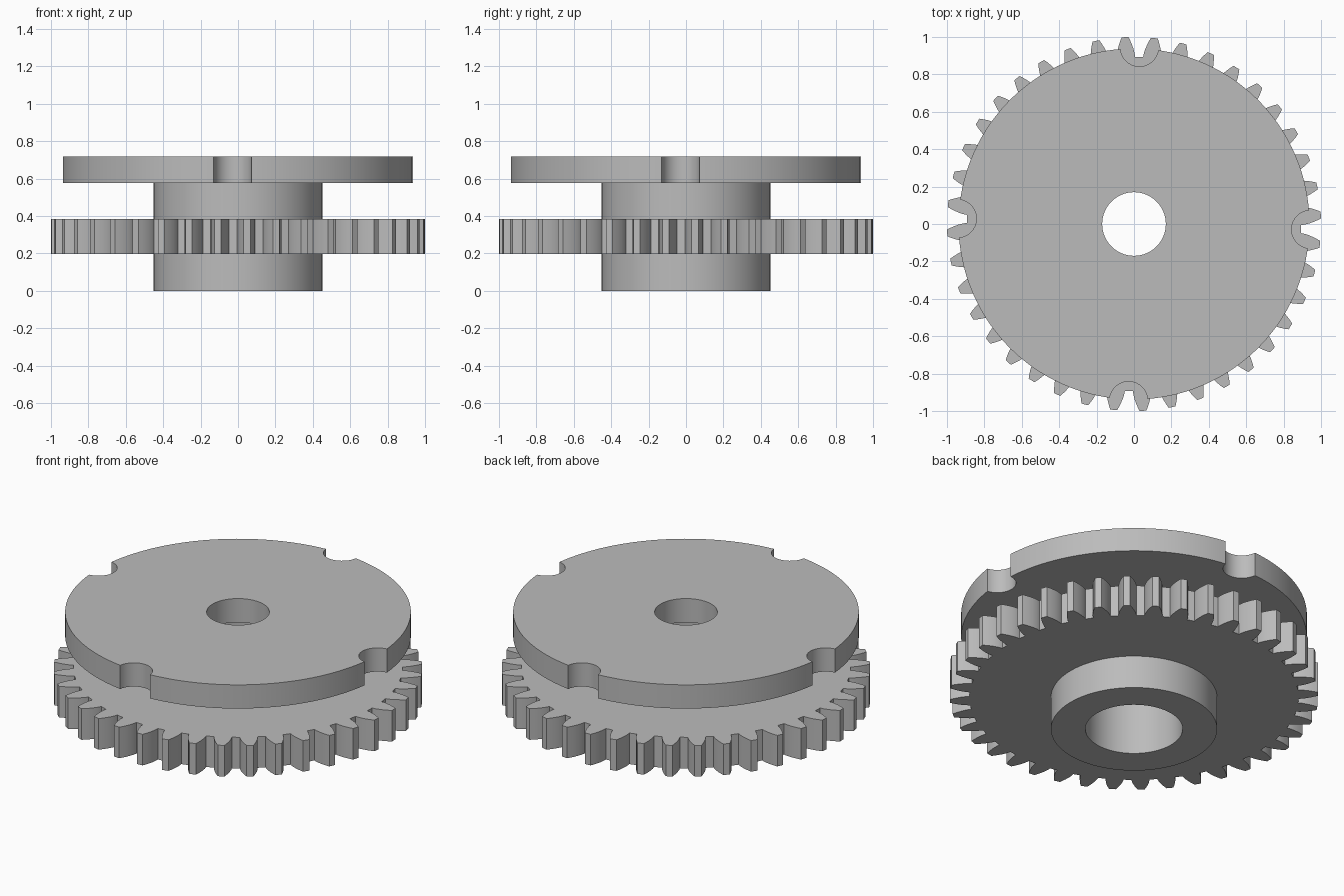
import bpy
import bmesh
from math import pi, cos, sin, tan, acos, atan2, sqrt, radians

if "Cube" in bpy.data.objects:
    bpy.data.objects.remove(bpy.data.objects["Cube"], do_unlink=True)

TURN = radians(-1.75)      # shared rotation of notches and tooth gaps
HUB_R, BORE_R, EYE_R = 0.451, 0.264, 0.17
GEAR_Z, DISC_Z, TOP_Z = 0.197, 0.576, 0.718

grey = bpy.data.materials.new("plain grey")
grey.use_nodes = True
colour = (0.5, 0.5, 0.5, 1)
grey.diffuse_color = colour
grey.node_tree.nodes["Principled BSDF"].inputs["Base Color"].default_value = colour


def polar(r, a):
    return (r * cos(a), r * sin(a))


def circle(r, n=128):
    return [polar(r, 2 * pi * i / n) for i in range(n)]


def plate(name, outline, hole, z0, z1):
    """Extrude an outline with a round hole between two heights."""
    bm = bmesh.new()
    for loop in (outline, hole):
        vs = [bm.verts.new((x, y, z0)) for x, y in loop]
        for i, v in enumerate(vs):
            bm.edges.new((vs[i - 1], v))
    bmesh.ops.triangle_fill(bm, use_beauty=True, edges=bm.edges[:])
    top = bmesh.ops.extrude_face_region(bm, geom=bm.faces[:], use_keep_orig=True)
    verts = [g for g in top["geom"] if isinstance(g, bmesh.types.BMVert)]
    bmesh.ops.translate(bm, verts=verts, vec=(0, 0, z1 - z0))
    bmesh.ops.recalc_face_normals(bm, faces=bm.faces[:])
    mesh = bpy.data.meshes.new(name)
    bm.to_mesh(mesh)
    bm.free()
    mesh.materials.append(grey)
    ob = bpy.data.objects.new(name, mesh)
    bpy.context.collection.objects.link(ob)
    bpy.ops.object.select_all(action='DESELECT')
    ob.select_set(True)
    bpy.context.view_layer.objects.active = ob
    bpy.ops.object.shade_smooth_by_angle(angle=radians(25))
    return ob


def gear_outline(teeth=40, tip=1.0, steps=5):
    """Involute spur gear with a 20 degree pressure angle."""
    module = 2 * tip / (teeth + 2)
    pitch, root = module * teeth / 2, tip - 2.25 * module
    base = pitch * cos(radians(20))

    def half_angle(r):
        a = acos(min(1, base / r))
        return pi / (2 * teeth) + tan(radians(20)) - radians(20) - tan(a) + a

    radii = [root] + [base + (tip - base) * i / steps for i in range(steps + 1)]
    pts = []
    for k in range(teeth):
        mid = TURN + 2 * pi * (k + 0.5) / teeth
        pts += [polar(r, mid - half_angle(r)) for r in radii]
        pts += [polar(r, mid + half_angle(r)) for r in reversed(radii)]
    return pts


def notched_outline(r=0.938, centre=0.945, notch=0.102, arc=40, steps=20):
    """Round disc with four semicircular bites in its rim."""
    beta = acos((r * r + centre * centre - notch * notch) / (2 * r * centre))
    phi = atan2(r * sin(beta), r * cos(beta) - centre)
    pts = []
    for q in range(4):
        a = TURN + q * pi / 2
        cx, cy = polar(centre, a)
        for i in range(steps):
            x, y = polar(notch, a - phi - (2 * pi - 2 * phi) * i / steps)
            pts.append((cx + x, cy + y))
        for i in range(arc):
            pts.append(polar(r, a + beta + (pi / 2 - 2 * beta) * i / arc))
    return pts


# Hollow hub, toothed wheel around it, notched disc on top
plate("hub", circle(HUB_R), circle(BORE_R), 0, DISC_Z)
plate("gear_wheel", gear_outline(), circle(HUB_R - 0.02), GEAR_Z, 0.383)
plate("notched_disc", notched_outline(), circle(EYE_R, 96), DISC_Z, TOP_Z)
